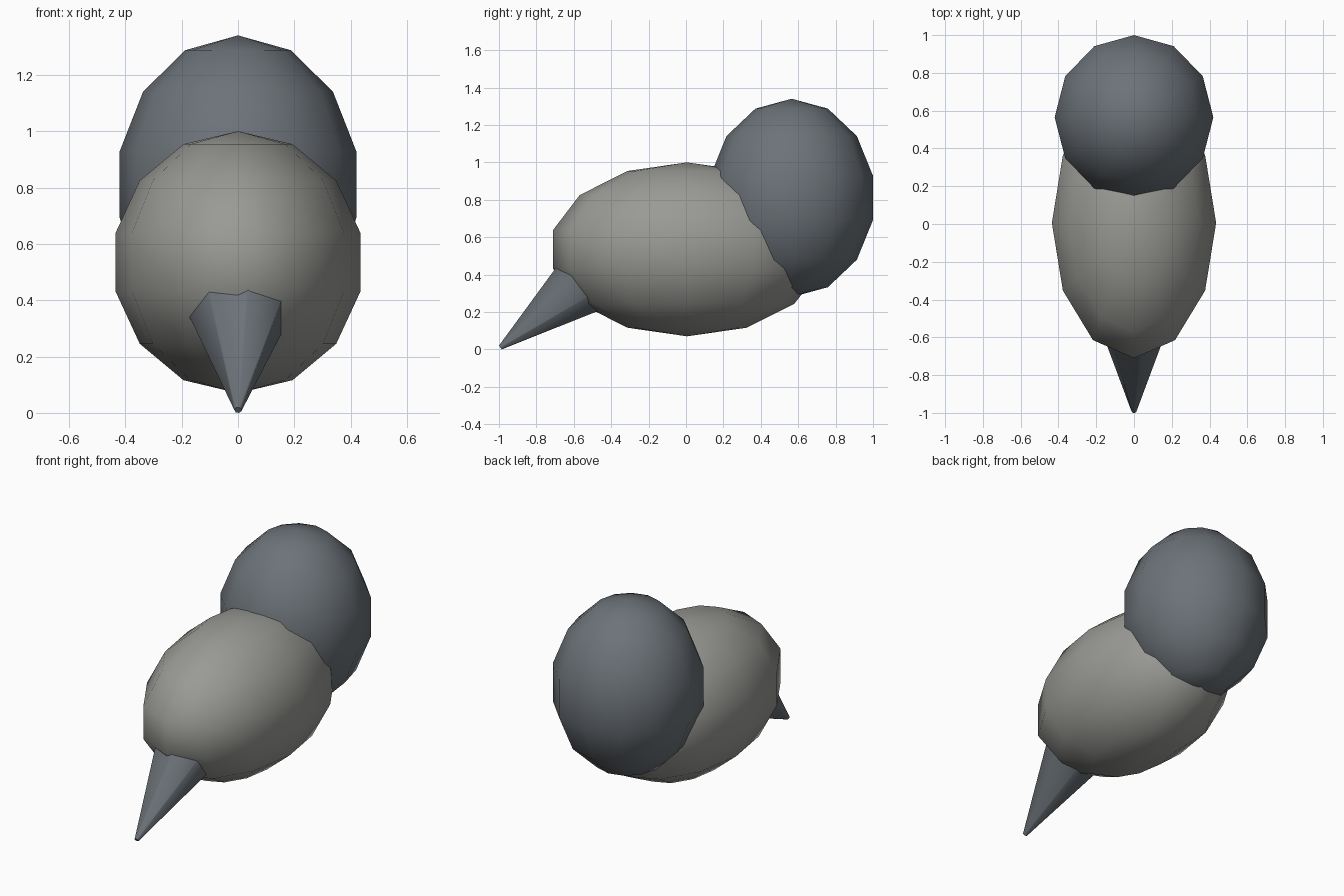
import bpy, bmesh, math
from mathutils import Matrix, Vector

if "Cube" in bpy.data.objects:
    bpy.data.objects.remove(bpy.data.objects["Cube"])


def material(name, rgb):
    m = bpy.data.materials.new(name)
    m.diffuse_color = (*rgb, 1)
    m.use_nodes = True
    m.node_tree.nodes["Principled BSDF"].inputs["Base Color"].default_value = m.diffuse_color
    return m


warm_grey = material("warm_grey", (0.32, 0.32, 0.30))
slate = material("slate", (0.15, 0.17, 0.19))


def add_object(name, bm, mat):
    bmesh.ops.recalc_face_normals(bm, faces=bm.faces[:])
    me = bpy.data.meshes.new(name)
    bm.to_mesh(me)
    bm.free()
    me.materials.append(mat)
    ob = bpy.data.objects.new(name, me)
    bpy.context.collection.objects.link(ob)
    return ob


def ellipsoid(name, centre, radii, mat):
    bm = bmesh.new()
    bmesh.ops.create_uvsphere(bm, u_segments=12, v_segments=7, radius=1,
                              matrix=Matrix.LocRotScale(Vector(centre), None, Vector(radii)))
    for f in bm.faces:
        f.smooth = True
    return add_object(name, bm, mat)


# Egg-shaped body and the taller round mass behind it
ellipsoid("body", (0, 0.006, 0.535), (0.446, 0.735, 0.465), warm_grey)
ellipsoid("rear_ball", (0, 0.565, 0.81), (0.431, 0.446, 0.53), slate)

# Seven-sided tapered spike, pointing forward and down, with a blunt tip
pitch = math.radians(37.8)
tip = Vector((0, -0.9925, 0.01))
axis = Vector((0, math.cos(pitch), math.sin(pitch)))
side = Vector((-1, 0, 0))
up = Vector((0, -math.sin(pitch), math.cos(pitch)))
bm = bmesh.new()
rings = []
for dist, radius in ((0, 0.013), (0.70, 0.219)):
    ring = []
    for i in range(7):
        a = math.tau * i / 7
        ring.append(bm.verts.new(tip + axis * dist + (side * math.cos(a) + up * math.sin(a)) * radius))
    bm.faces.new(ring)
    rings.append(ring)
for i in range(7):
    j = (i + 1) % 7
    bm.faces.new((rings[0][i], rings[0][j], rings[1][j], rings[1][i])).smooth = True
add_object("spike", bm, slate)
